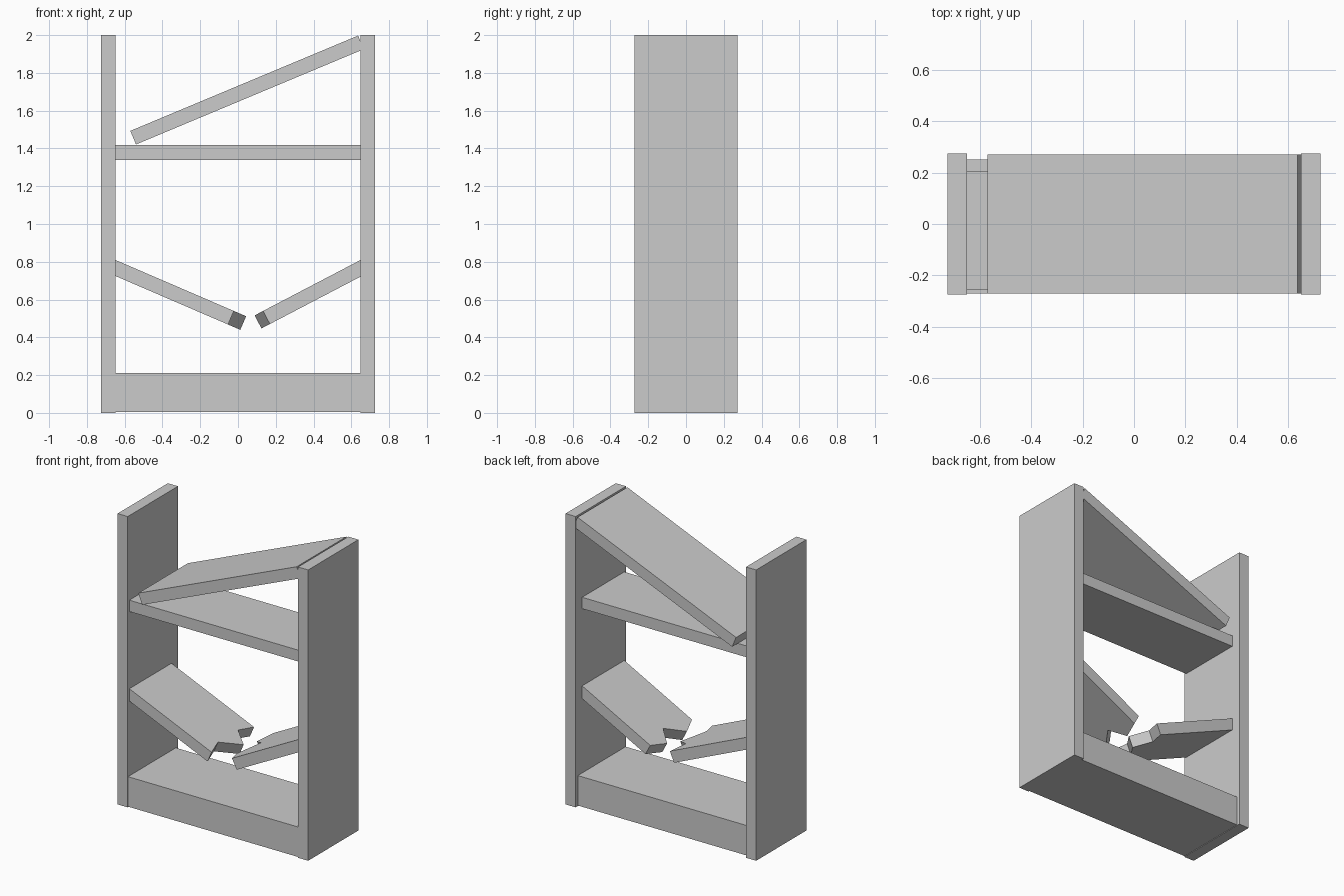
import bpy, bmesh, math

if "Cube" in bpy.data.objects:
    bpy.data.objects.remove(bpy.data.objects["Cube"])

T = 0.078                      # board thickness
FRONT, BACK = -0.255, 0.203    # depth range of the inner shelves


def board(name, outline, top, thickness, loc=(0, 0, 0), angle=0):
    """Extrude an (x, y) outline downwards from z = top, then tilt about y."""
    bm = bmesh.new()
    face = bm.faces.new([bm.verts.new((x, y, top)) for x, y in outline])
    ext = bmesh.ops.extrude_face_region(bm, geom=[face])
    verts = [g for g in ext["geom"] if isinstance(g, bmesh.types.BMVert)]
    bmesh.ops.translate(bm, verts=verts, vec=(0, 0, -thickness))
    bmesh.ops.recalc_face_normals(bm, faces=bm.faces)
    mesh = bpy.data.meshes.new(name)
    bm.to_mesh(mesh)
    bm.free()
    obj = bpy.data.objects.new(name, mesh)
    obj.location = loc
    obj.rotation_euler[1] = math.radians(angle)
    bpy.context.collection.objects.link(obj)
    return obj


def rect(x0, x1, y0, y1):
    return [(x0, y0), (x1, y0), (x1, y1), (x0, y1)]


# Upright side panels
for side, s in (("left", -1), ("right", 1)):
    x0, x1 = sorted((s * 0.648, s * 0.725))
    board(f"{side}_side_panel", rect(x0, x1, -0.273, 0.273), 2.0, 2.0)

# Solid base and intact shelf
board("base", rect(-0.65, 0.65, -0.27, 0.25), 0.21, 0.206)
board("intact_shelf", rect(-0.65, 0.65, FRONT, BACK), 1.418, T)

# Fallen top board, leaning from the shelf to the right panel
board("fallen_top", rect(0, 1.307, -0.27, 0.27), 0, T, (-0.57, 0, 1.493), -22.7)

# Snapped shelf halves: matching zigzag breaks, given as world x and y
left_break = [(-0.022, FRONT), (-0.057, -0.136), (0.043, 0.0), (-0.057, 0.082), (-0.02, BACK)]
right_break = [(0.133, FRONT), (0.088, -0.136), (0.178, -0.005), (0.088, 0.08), (0.13, BACK)]
for side, s, slope, zigzag in (("left", -1, 23.3, left_break), ("right", 1, -27.6, right_break)):
    root = s * 0.65
    c = math.cos(math.radians(slope))
    outline = [((x - root) / c, y) for x, y in zigzag]
    outline += [(s * 0.03, BACK), (s * 0.03, FRONT)]
    board(f"broken_shelf_{side}", outline, 0, T, (root, 0, 0.81), slope)
